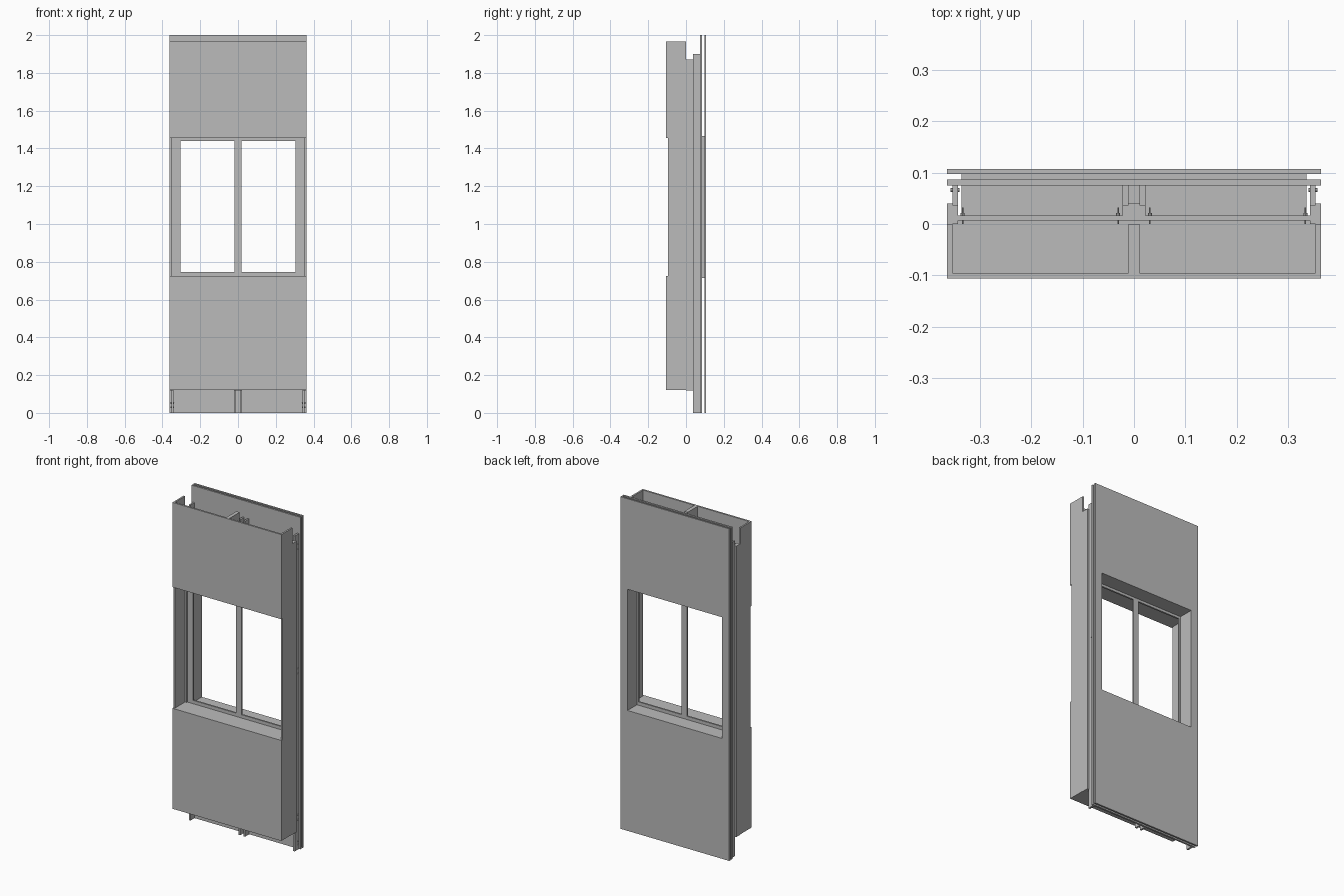
import bpy, bmesh, math
from mathutils import Matrix

if "Cube" in bpy.data.objects:
    bpy.data.objects.remove(bpy.data.objects["Cube"])

grey = bpy.data.materials.new("plain_grey")
grey.diffuse_color = (0.5, 0.5, 0.5, 1)
grey.use_nodes = True
grey.node_tree.nodes["Principled BSDF"].inputs["Base Color"].default_value = grey.diffuse_color


def finish(name, bm):
    me = bpy.data.meshes.new(name)
    bm.to_mesh(me)
    bm.free()
    me.materials.append(grey)
    ob = bpy.data.objects.new(name, me)
    bpy.context.collection.objects.link(ob)
    return ob


def box(name, x0, x1, y0, y1, z0, z1):
    bm = bmesh.new()
    m = Matrix.Translation(((x0 + x1) / 2, (y0 + y1) / 2, (z0 + z1) / 2)) \
        @ Matrix.Diagonal((x1 - x0, y1 - y0, z1 - z0, 1))
    bmesh.ops.create_cube(bm, size=1, matrix=m)
    return finish(name, bm)


def plate(name, y0, y1, outer, holes):
    """Upright plate (x0, x1, z0, z1) with window holes, built on a grid without inner seams."""
    xs = sorted({v for r in [outer] + holes for v in r[:2]})
    zs = sorted({v for r in [outer] + holes for v in r[2:]})
    bm = bmesh.new()
    vert = {(i, k): bm.verts.new((x, y0, z)) for i, x in enumerate(xs) for k, z in enumerate(zs)}
    for i in range(len(xs) - 1):
        for k in range(len(zs) - 1):
            cx, cz = (xs[i] + xs[i + 1]) / 2, (zs[k] + zs[k + 1]) / 2
            if not any(h[0] < cx < h[1] and h[2] < cz < h[3] for h in holes):
                bm.faces.new([vert[i, k], vert[i + 1, k], vert[i + 1, k + 1], vert[i, k + 1]])
    geom = bmesh.ops.extrude_face_region(bm, geom=bm.faces[:], use_keep_orig=True)["geom"]
    new = [g for g in geom if isinstance(g, bmesh.types.BMVert)]
    bmesh.ops.translate(bm, verts=new, vec=(0, y1 - y0, 0))
    bmesh.ops.recalc_face_normals(bm, faces=bm.faces[:])
    return finish(name, bm)


def bolt(name, pos, length, r, axis):
    bm = bmesh.new()
    rot = Matrix.Rotation(math.pi / 2, 4, 'X' if axis == 'Y' else 'Y')
    bmesh.ops.create_cone(bm, cap_ends=True, segments=8, radius1=r, radius2=r,
                          depth=length, matrix=Matrix.Translation(pos) @ rot)
    return finish(name, bm)


W = 0.363                 # half width
YF, YB = -0.106, 0.107    # front and back planes
W0, W1 = 0.725, 1.455     # window opening heights

# two rear cladding sheets with the window opening
opening = [(-0.315, 0.315, W0, W1)]
plate("outer_sheet", 0.097, YB, (-W, W, 0, 2), opening)
plate("inner_sheet", 0.075, 0.086, (-W, W, 0, 2), opening)

# window liner running through the sheets
plate("window_liner", 0.017, 0.097, (-0.335, 0.335, W0 - 0.01, W1 + 0.01), opening)

# back board of the casing with two window lights and a mullion
plate("back_board", 0.007, 0.017, (-0.353, 0.353, 0.12, 1.87),
      [(-0.304, -0.018, 0.745, 1.44), (0.018, 0.304, 0.745, 1.44)])

# front casing: panels, floor, sill and head
box("lower_front_panel", -W, W, YF, -0.095, 0.12, W0)
box("upper_front_panel", -W, W, YF, -0.095, W1, 1.965)
box("casing_floor", -0.353, 0.353, -0.095, 0.007, 0.12, 0.13)
box("window_sill", -0.353, 0.353, -0.095, 0.007, W0 - 0.01, W0)
box("window_head", -0.353, 0.353, -0.095, 0.007, W1, W1 + 0.01)

# centre dividers, blocks and paired studs, interrupted by the window
box("lower_divider", -0.011, 0.011, -0.095, 0.007, 0.13, W0 - 0.01)
box("upper_divider", -0.011, 0.011, -0.095, 0.0, W1 + 0.01, 1.965)
box("lower_centre_block", -0.022, 0.022, 0.017, 0.04, 0.118, W0 - 0.01)
box("upper_centre_block", -0.022, 0.022, 0.017, 0.04, W1 + 0.01, 1.87)

for s, side in ((-1, "left"), (1, "right")):
    def mbox(name, a, b, *rest):
        box(side + "_" + name, min(s * a, s * b), max(s * a, s * b), *rest)
    mbox("casing_side", 0.353, W, -0.095, 0.0, 0.12, 1.965)
    mbox("side_block", 0.342, W, 0.0, 0.04, 0.118, 1.87)
    mbox("outer_stud", 0.342, 0.353, 0.036, 0.075, 0, 1.9)
    mbox("lower_centre_stud", 0.011, 0.022, 0.036, 0.075, 0, W0 - 0.01)
    mbox("upper_centre_stud", 0.011, 0.022, 0.036, 0.075, W1 + 0.01, 1.9)

    # small fixing bolts
    for z in (0.03, 0.05, 0.18, 0.21, 1.06, 1.09, 1.81, 1.84):
        bolt(side + "_stud_bolt", (s * 0.348, 0.066, z), 0.018, 0.004, 'X')
    for x in (0.031, 0.333):
        for z in (0.18, 0.2, 1.8, 1.82):
            bolt(side + "_board_bolt", (s * x, 0.016, z), 0.032, 0.0015, 'Y')
            bolt(side + "_bolt_head", (s * x, 0.019, z), 0.004, 0.004, 'Y')
